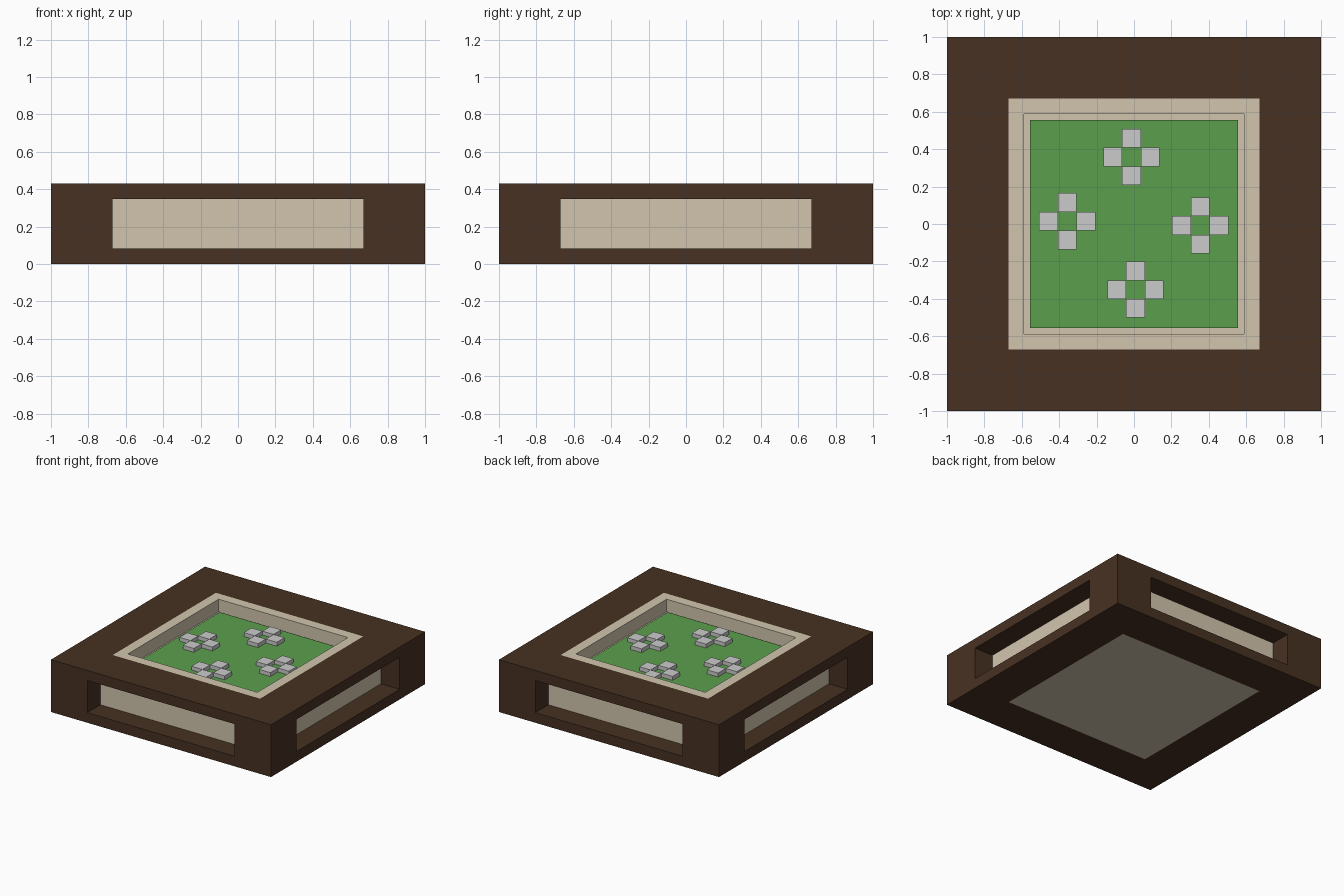
import bpy, bmesh
from itertools import product
from mathutils import Matrix, Vector

if "Cube" in bpy.data.objects:
    bpy.data.objects.remove(bpy.data.objects["Cube"])

H, LOW, HIGH = 0.43, 0.083, 0.347      # overall height, slot bottom and top
HOLE, PANEL, RIM = 0.67, 0.83, 0.555   # frame opening, side panel plane, inner rim
LAWN_Z = 0.345


def material(name, rgb):
    mat = bpy.data.materials.new(name)
    mat.diffuse_color = (*rgb, 1)
    mat.use_nodes = True
    mat.node_tree.nodes["Principled BSDF"].inputs["Base Color"].default_value = mat.diffuse_color
    return mat


def make_object(name, bm, mat=None):
    bmesh.ops.recalc_face_normals(bm, faces=bm.faces)
    mesh = bpy.data.meshes.new(name)
    bm.to_mesh(mesh)
    bm.free()
    if mat:
        mesh.materials.append(mat)
    obj = bpy.data.objects.new(name, mesh)
    bpy.context.collection.objects.link(obj)
    return obj


def add_box(bm, lo, hi):
    lo, hi = Vector(lo), Vector(hi)
    m = Matrix.Translation((lo + hi) / 2) @ Matrix.Diagonal((*(hi - lo), 1))
    return bmesh.ops.create_cube(bm, size=1, matrix=m)


brown = material("dark_wood", (0.063, 0.031, 0.016))
cream = material("cream", (0.645, 0.558, 0.423))
green = material("grass", (0.107, 0.347, 0.076))

# Frame: 3x3x3 cells without the face centres and core, outer skin only
steps = ((-1, -HOLE, HOLE, 1), (-1, -HOLE, HOLE, 1), (0, LOW, HIGH, H))
filled = {c for c in product(range(3), repeat=3) if c.count(1) < 2}
bm = bmesh.new()
for cell in filled:
    for axis, side in product(range(3), (0, 1)):
        near = list(cell)
        near[axis] += 2 * side - 1
        if tuple(near) in filled:
            continue
        u, v = (axis + 1) % 3, (axis + 2) % 3
        corners = []
        for du, dv in ((0, 0), (1, 0), (1, 1), (0, 1)):
            p = [0, 0, 0]
            p[axis] = steps[axis][cell[axis] + side]
            p[u] = steps[u][cell[u] + du]
            p[v] = steps[v][cell[v] + dv]
            corners.append(bm.verts.new(p))
        bm.faces.new(corners if side else corners[::-1])
bmesh.ops.remove_doubles(bm, verts=bm.verts, dist=1e-4)
make_object("frame", bm, brown)

# Tray: cream block with a sunken top
bm = bmesh.new()
add_box(bm, (-HOLE, -HOLE, 0), (HOLE, HOLE, H))
top = max(bm.faces, key=lambda f: f.calc_center_median().z)
bmesh.ops.inset_region(bm, faces=[top], thickness=HOLE - RIM)
bmesh.ops.extrude_discrete_faces(bm, faces=[])
floor = bmesh.ops.extrude_face_region(bm, geom=[top])["geom"]
bmesh.ops.translate(bm, vec=(0, 0, LAWN_Z - 0.02 - H),
                    verts=[g for g in floor if isinstance(g, bmesh.types.BMVert)])
if top.is_valid:
    bmesh.ops.delete(bm, geom=[top], context='FACES_ONLY')
make_object("tray", bm, cream)

# Cream panels set back inside the side slots
for name, s in (("front", -1), ("back", 1)):
    bm = bmesh.new()
    y = sorted((s * HOLE, s * PANEL))
    add_box(bm, (-HOLE, y[0], LOW), (HOLE, y[1], HIGH))
    make_object(name + "_panel", bm, cream)
for name, s in (("left", -1), ("right", 1)):
    bm = bmesh.new()
    x = sorted((s * HOLE, s * PANEL))
    add_box(bm, (x[0], -HOLE, LOW), (x[1], HOLE, HIGH))
    make_object(name + "_panel", bm, cream)

# Lawn on the tray floor
bm = bmesh.new()
add_box(bm, (-RIM, -RIM, LAWN_Z - 0.02), (RIM, RIM, LAWN_Z))
make_object("lawn", bm, green)

# Four clusters of four square stones
clusters = {"back": (-0.013, 0.358), "left": (-0.357, 0.015),
            "right": (0.354, -0.008), "front": (0.008, -0.351)}
S = 0.1
for name, (cx, cy) in clusters.items():
    bm = bmesh.new()
    for dx, dy in ((S, 0), (-S, 0), (0, S), (0, -S)):
        x, y = cx + dx, cy + dy
        add_box(bm, (x - S / 2, y - S / 2, LAWN_Z), (x + S / 2, y + S / 2, LAWN_Z + 0.032))
    make_object(name + "_stones", bm)
